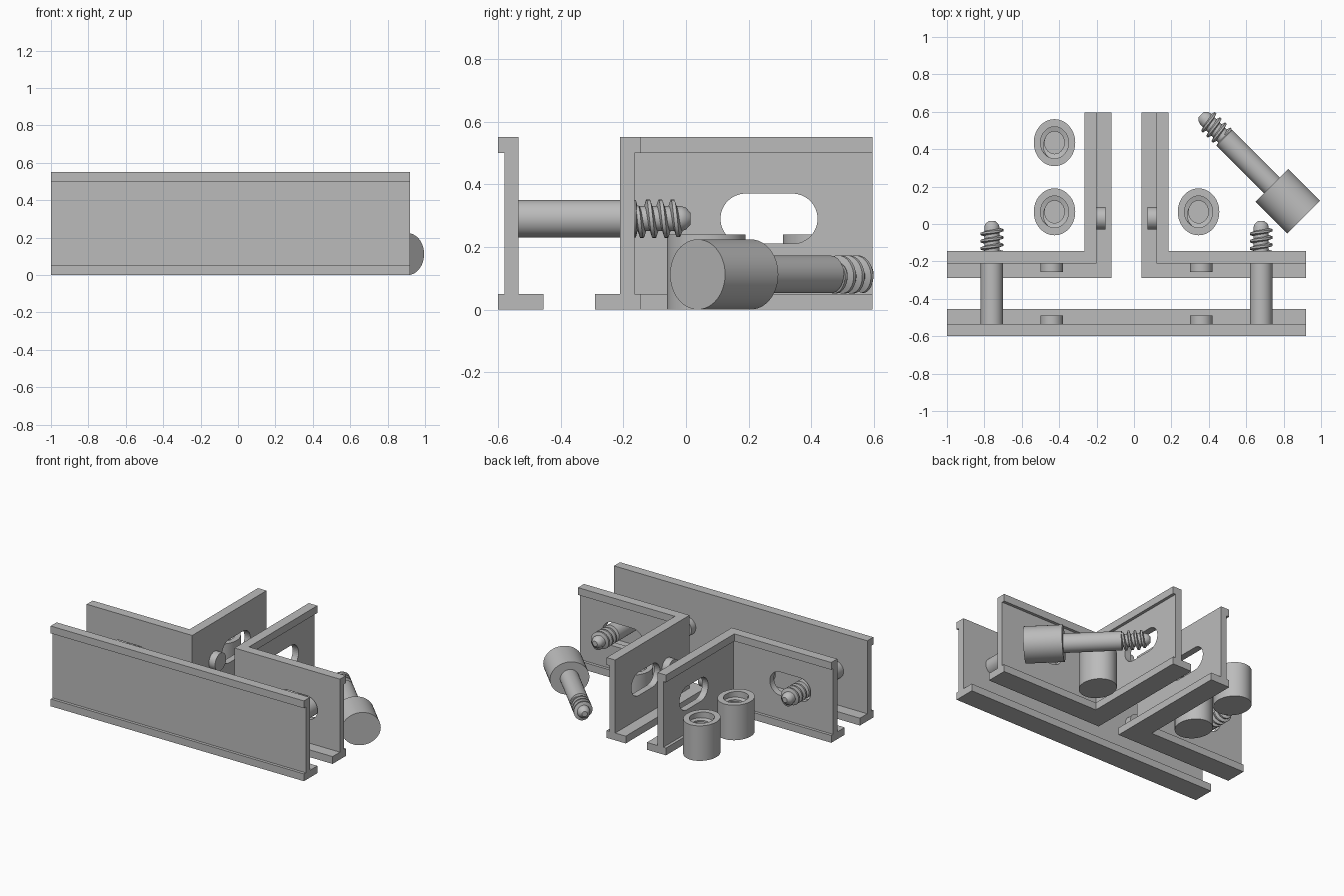
import bpy, bmesh, math
from mathutils import Matrix, Vector

if "Cube" in bpy.data.objects:
    bpy.data.objects.remove(bpy.data.objects["Cube"], do_unlink=True)

grey = bpy.data.materials.new("plain grey")
grey.use_nodes = True
grey.diffuse_color = (0.5, 0.5, 0.5, 1)
grey.node_tree.nodes["Principled BSDF"].inputs["Base Color"].default_value = (0.5, 0.5, 0.5, 1)

CX = -0.04        # symmetry plane of the rails
HALF = 0.96       # half length of the long rail
CORNER = 0.16     # inner wall distance from the symmetry plane
WALL_Y = -0.21    # inner wall of the bracket arms
MID_Z = 0.29      # height of bolts, slots and pegs


def finish(name, bm, smooth=False):
    bmesh.ops.recalc_face_normals(bm, faces=bm.faces)
    mesh = bpy.data.meshes.new(name)
    bm.to_mesh(mesh)
    bm.free()
    mesh.materials.append(grey)
    obj = bpy.data.objects.new(name, mesh)
    bpy.context.collection.objects.link(obj)
    if smooth:
        bpy.ops.object.select_all(action='DESELECT')
        bpy.context.view_layer.objects.active = obj
        obj.select_set(True)
        bpy.ops.object.shade_smooth_by_angle(angle=math.radians(35))
    return obj


def skin(bm, rings):
    """Join closed rings of points with quads and cap both ends."""
    loops = [[bm.verts.new(p) for p in ring] for ring in rings]
    n = len(loops[0])
    for a, b in zip(loops, loops[1:]):
        for i in range(n):
            j = (i + 1) % n
            bm.faces.new((a[i], a[j], b[j], b[i]))
    bm.faces.new(loops[0])
    bm.faces.new(loops[-1])


def lathe(bm, profile, segs=48):
    """Turn (radius, height) pairs round the local z axis."""
    skin(bm, [[(r * math.cos(math.tau * i / segs), r * math.sin(math.tau * i / segs), z)
               for i in range(segs)] for r, z in profile])


def helix(bm, root, crest, z0, pitch, turns, segs=28):
    """Screw thread with a tapered ridge that fades at both ends."""
    rings = []
    total = int(turns * segs)
    for k in range(total + 1):
        t = math.tau * k / segs
        z = z0 + pitch * k / segs
        fade = min(1, 0.1 + 4 * min(k, total - k) / segs)
        top = root + (crest - root) * fade
        c, s = math.cos(t), math.sin(t)
        rings.append([(r * c, r * s, z + h * pitch) for r, h in
                      ((root, -0.32), (top, -0.14), (top, 0.14), (root, 0.32))])
    skin(bm, rings)


# Channel section: distance from the inner wall, height
SECTION = [(-0.08, 0), (0.065, 0), (0.065, 0.05), (0.045, 0.05), (0.045, 0.5),
           (0.065, 0.5), (0.065, 0.55), (0, 0.55), (0, 0.05), (-0.08, 0.05)]


def slot_cutter(along, across, depth_axis):
    """Rounded slot, 'along' is the centre along the wall."""
    rings = []
    for depth in (across - 0.1, across + 0.1):
        ring = []
        for i in range(40):
            t = math.tau * (i + 0.5) / 40
            u = along + math.copysign(0.075, math.cos(t)) + 0.08 * math.cos(t)
            z = MID_Z + 0.08 * math.sin(t)
            ring.append((u, depth, z) if depth_axis == 'y' else (depth, u, z))
        rings.append(ring)
    bm = bmesh.new()
    skin(bm, rings)
    cutter = finish("slot_cutter", bm)
    cutter.hide_render = True
    return cutter


def cut(obj, cutter):
    mod = obj.modifiers.new("slot", 'BOOLEAN')
    mod.operation = 'DIFFERENCE'
    mod.solver = 'EXACT'
    mod.object = cutter
    bpy.context.view_layer.objects.active = obj
    bpy.ops.object.modifier_apply(modifier=mod.name)
    bpy.data.objects.remove(cutter, do_unlink=True)


def place(bm, matrix):
    bmesh.ops.transform(bm, matrix=matrix, verts=bm.verts)


def frame(z_dir, x_dir, origin):
    z, x = Vector(z_dir).normalized(), Vector(x_dir).normalized()
    m = Matrix((x, z.cross(x), z)).transposed().to_4x4()
    m.translation = origin
    return m


def bolt(name, matrix):
    bm = bmesh.new()
    lathe(bm, [(0.06, 0), (0.06, 0.375), (0.04, 0.38), (0.04, 0.52),
               (0.035, 0.535), (0.018, 0.55)])
    helix(bm, 0.037, 0.061, 0.375, 0.039, 3.7)
    place(bm, matrix)
    return finish(name, bm, True)


def peg(name, matrix):
    bm = bmesh.new()
    lathe(bm, [(0.06, -0.005), (0.06, 0.047)])
    place(bm, matrix)
    finish(name, bm, True)


# Long straight rail at the front
bm = bmesh.new()
skin(bm, [[(CX + s * HALF, -0.535 - a, z) for a, z in SECTION] for s in (-1, 1)])
finish("front_rail", bm)

# Two mirrored corner brackets with slots, bolts and pegs
for side, s in (("left", 1), ("right", -1)):
    bm = bmesh.new()
    skin(bm, [[(CX + s * HALF, WALL_Y + a, z) for a, z in SECTION],
              [(CX + s * (CORNER + a), WALL_Y + a, z) for a, z in SECTION],
              [(CX + s * (CORNER + a), 0.595, z) for a, z in SECTION]])
    bracket = finish(side + "_corner_bracket", bm)
    cut(bracket, slot_cutter(CX + s * 0.635, WALL_Y + 0.02, 'y'))
    cut(bracket, slot_cutter(0.265, CX + s * (CORNER + 0.02), 'x'))

    bolt(side + "_rail_bolt", frame((0, 1, 0), (0, 0, 1), (CX + s * 0.72, -0.535, MID_Z)))
    peg(side + "_rail_peg", frame((0, 1, 0), (0, 0, 1), (CX + s * 0.4, -0.535, MID_Z)))
    peg(side + "_arm_peg", frame((0, -1, 0), (0, 0, 1), (CX + s * 0.4, WALL_Y, MID_Z)))
    peg(side + "_leg_peg", frame((-s, 0, 0), (0, 0, 1), (CX + s * CORNER, 0.03, MID_Z)))

# Three round nuts, slightly oval, with threaded blind holes
OVAL = Matrix.Diagonal((1, 1.13, 1, 1))
for i, (x, y) in enumerate([(-0.425, 0.435), (-0.425, 0.065), (0.345, 0.065)]):
    bm = bmesh.new()
    lathe(bm, [(0.111, 0), (0.111, 0.24), (0.075, 0.24), (0.075, 0.05)])
    helix(bm, 0.077, 0.053, 0.075, 0.04, 3.7)
    place(bm, Matrix.Translation((x, y, 0)) @ OVAL)
    finish("round_nut_%d" % (i + 1), bm, True)

# Loose bolt lying on its side with its cap fitted
lying = frame((-1, 1, 0), (0, 0, 1), (0.907, 0.037, 0.112))
bm = bmesh.new()
lathe(bm, [(0.112, 0), (0.112, 0.24)])
place(bm, lying @ Matrix.Diagonal((1, 1.11, 1, 1)))
finish("loose_bolt_cap", bm, True)
bolt("loose_bolt", lying @ Matrix.Translation((0, 0, 0.225)))
